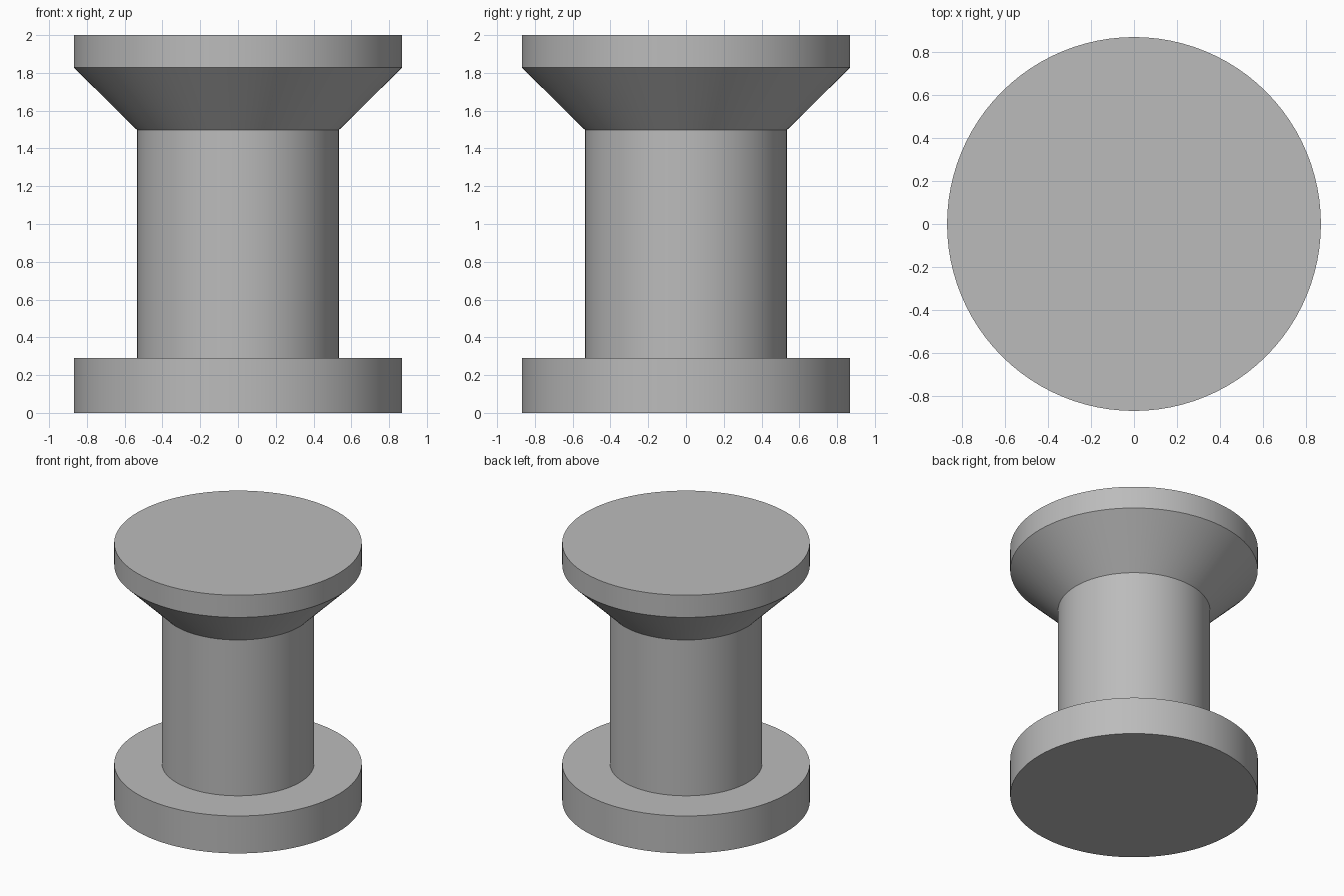
import bpy, bmesh, math

cube = bpy.data.objects.get("Cube")
if cube:
    bpy.data.objects.remove(cube, do_unlink=True)

GREY = (0.5, 0.5, 0.5, 1.0)
mat = bpy.data.materials.new("plain_grey")
mat.use_nodes = True
mat.diffuse_color = GREY
mat.node_tree.nodes["Principled BSDF"].inputs["Base Color"].default_value = GREY

# Turned half-profile: base flange, column, flared head, rim
RIM, SHAFT = 0.869, 0.534
profile = [(0, 0), (RIM, 0), (RIM, 0.29), (SHAFT, 0.29),
           (SHAFT, 1.497), (RIM, 1.828), (RIM, 2), (0, 2)]

# Spin the profile into one closed solid
bm = bmesh.new()
verts = [bm.verts.new((r, 0, z)) for r, z in profile]
edges = [bm.edges.new(pair) for pair in zip(verts, verts[1:])]
bmesh.ops.spin(bm, geom=verts + edges, cent=(0, 0, 0), axis=(0, 0, 1),
               angle=math.tau, steps=96, use_merge=True)
bmesh.ops.remove_doubles(bm, verts=bm.verts, dist=1e-4)
bmesh.ops.recalc_face_normals(bm, faces=bm.faces)

mesh = bpy.data.meshes.new("flanged_spool")
bm.to_mesh(mesh)
bm.free()
mesh.materials.append(mat)
spool = bpy.data.objects.new("flanged_spool", mesh)
bpy.context.collection.objects.link(spool)

# Smooth walls with crisp rims
bpy.ops.object.select_all(action="DESELECT")
spool.select_set(True)
bpy.context.view_layer.objects.active = spool
bpy.ops.object.shade_smooth_by_angle(angle=math.radians(30))
